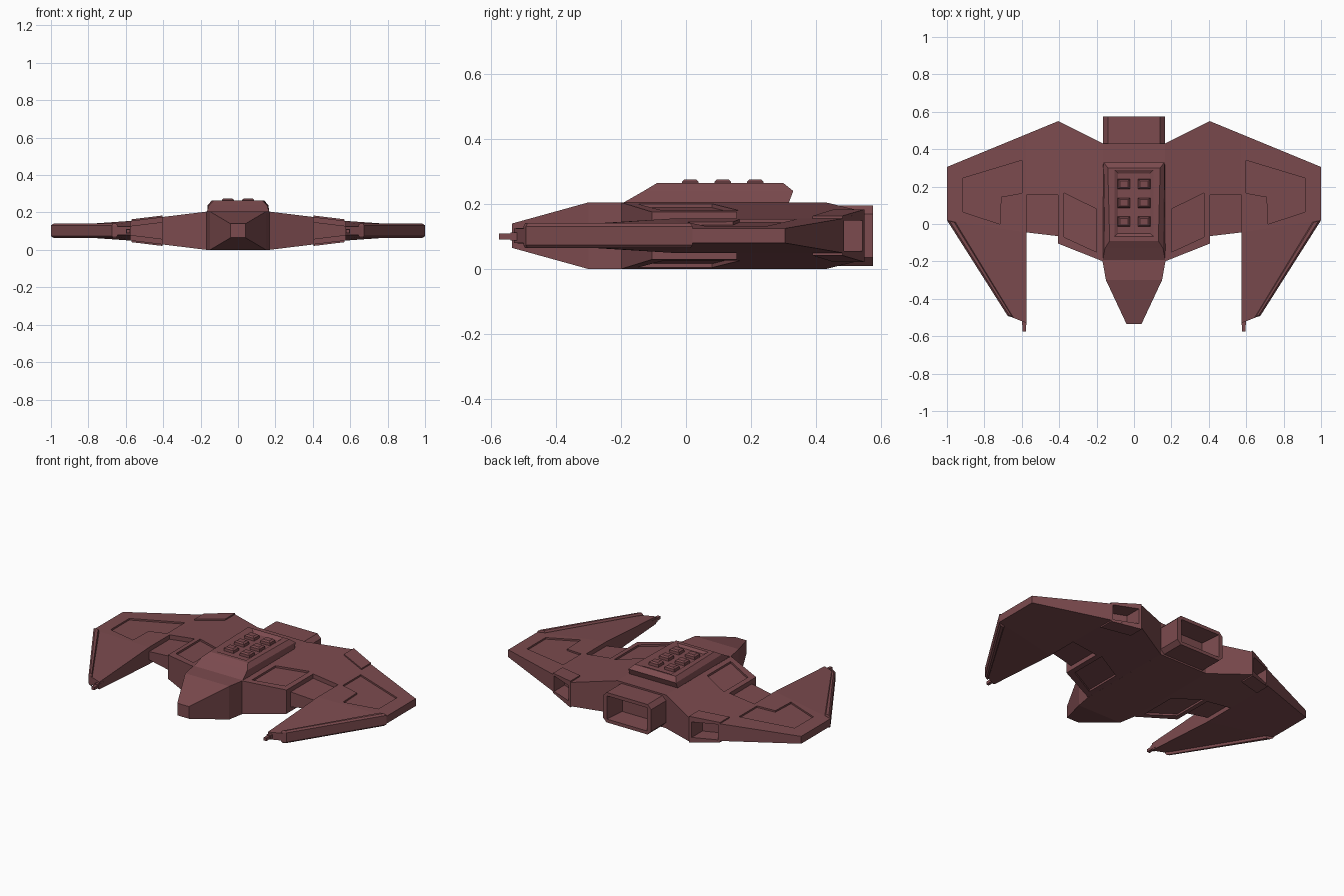
import bpy, bmesh

if "Cube" in bpy.data.objects:
    bpy.data.objects.remove(bpy.data.objects["Cube"], do_unlink=True)

hull_red = bpy.data.materials.new("dull_maroon")
hull_red.use_nodes = True
colour = (0.2, 0.07, 0.077, 1)
hull_red.diffuse_color = colour
hull_red.node_tree.nodes["Principled BSDF"].inputs["Base Color"].default_value = colour

SPAN_MID = 0.205  # sum of upper and lower heights, for reflecting top to bottom


def loft(name, rings):
    """Join equal-length rings of points into a closed solid."""
    bm = bmesh.new()
    loops = [[bm.verts.new(point) for point in ring] for ring in rings]
    for lower, upper in zip(loops, loops[1:]):
        for i in range(len(lower)):
            j = (i + 1) % len(lower)
            bm.faces.new((lower[i], lower[j], upper[j], upper[i]))
    bm.faces.new(loops[0])
    bm.faces.new(loops[-1])
    bmesh.ops.recalc_face_normals(bm, faces=bm.faces)
    mesh = bpy.data.meshes.new(name)
    bm.to_mesh(mesh)
    bm.free()
    mesh.materials.append(hull_red)
    obj = bpy.data.objects.new(name, mesh)
    bpy.context.scene.collection.objects.link(obj)
    return obj


def rect_at_y(y, half_width, low, high):
    return [(-half_width, y, low), (half_width, y, low),
            (half_width, y, high), (-half_width, y, high)]


def rect_at_z(z, front_half, back_half, front, back):
    return [(-front_half, front, z), (front_half, front, z),
            (back_half, back, z), (-back_half, back, z)]


def cut(obj, cutter):
    """Subtract the cutter, then discard it."""
    mod = obj.modifiers.new("cut", "BOOLEAN")
    mod.operation = "DIFFERENCE"
    mod.solver = "EXACT"
    mod.object = cutter
    bpy.context.view_layer.objects.active = obj
    bpy.ops.object.modifier_apply(modifier=mod.name)
    bpy.data.objects.remove(cutter, do_unlink=True)


def mirror(obj):
    obj.modifiers.new("mirror", "MIRROR")


def wing_top(x):
    """Height of the upper wing skin, steeper inboard than outboard."""
    if x < 0.575:
        return 0.205 - (x - 0.165) * 0.122
    return 0.155 - (x - 0.575) * 0.07


def wing_slab(name, outline, rise=0.0):
    """Slab matching the wing taper; a third value fixes a corner's height."""
    tops = [p[2] if len(p) > 2 else wing_top(p[0]) + rise for p in outline]
    top = [(p[0], p[1], z) for p, z in zip(outline, tops)]
    bottom = [(x, y, SPAN_MID - z) for x, y, z in top]
    return loft(name, [bottom, top])


def recess(obj, outline, depth, underside=False):
    """Sink a panel into the skin, optionally below as well."""
    floor = [(x, y, wing_top(x) - depth) for x, y in outline]
    lid = [(x, y, 0.4) for x, y in outline]
    cut(obj, loft("cutter", [floor, lid]))
    if underside:
        flip = lambda ring: [(x, y, SPAN_MID - z) for x, y, z in ring]
        cut(obj, loft("cutter", [flip(floor), flip(lid)]))


# Fuselage and wedge nose
loft("fuselage", [
    rect_at_y(-0.535, 0.04, 0.065, 0.14),
    rect_at_y(-0.3, 0.15, 0, 0.205),
    rect_at_y(-0.2, 0.168, 0, 0.205),
    rect_at_y(0.43, 0.165, 0, 0.205)])

# Hollow rear engine housing with chamfered corners
profile = [(0.14, 0.01), (0.165, 0.035), (0.165, 0.17), (0.14, 0.195)]
profile += [(-x, z) for x, z in reversed(profile)]
engine = loft("engine_housing", [[(x, y, z) for x, z in profile] for y in (0.4, 0.575)])
cut(engine, loft("cutter", [rect_at_y(0.45, 0.12, 0.035, 0.17),
                            rect_at_y(0.6, 0.14, 0.03, 0.175)]))

# Raised dorsal deck with a sunken tray
deck = loft("dorsal_deck", [
    rect_at_z(0.2, 0.168, 0.165, -0.2, 0.315),
    rect_at_z(0.24, 0.155, 0.162, -0.13, 0.33),
    rect_at_z(0.264, 0.13, 0.14, -0.09, 0.3)])
cut(deck, loft("cutter", [rect_at_z(0.252, 0.085, 0.085, -0.05, 0.27),
                          rect_at_z(0.27, 0.115, 0.115, -0.075, 0.3)]))

# Six hatches in the tray
for row in range(3):
    for side in (-1, 1):
        hatch_rings = []
        for z, half in ((0.245, 0.034), (0.268, 0.032), (0.276, 0.022)):
            y = 0.013 + row * 0.1
            ring = rect_at_z(z, half, half, y - half * 0.8, y + half * 0.8)
            hatch_rings.append([(px + side * 0.054, py, pz) for px, py, pz in ring])
        loft("deck_hatch", hatch_rings)

# Inner wing with recessed panels above and below
inner = wing_slab("inner_wing", [(0.165, -0.2), (0.405, -0.105), (0.405, 0.55), (0.165, 0.43)])
recess(inner, [(0.2, -0.15), (0.374, -0.07), (0.374, 0.165), (0.2, 0.08)], 0.012, True)
mirror(inner)

# Lowered step between the inner wing and the blade
mirror(wing_slab("wing_step", [(0.405, -0.065), (0.575, -0.045),
                               (0.575, 0.155), (0.405, 0.155)], -0.027))

# Rear wing section with an open exhaust
rear = wing_slab("exhaust_section", [(0.405, 0.155), (0.575, 0.155), (0.575, 0.48), (0.405, 0.55)])
mouth = [(0.42, 0.44), (0.56, 0.385), (0.56, 0.6), (0.42, 0.6)]
cut(rear, loft("cutter", [[(x, y, z) for x, y in mouth] for z in (0.055, 0.15)]))
mirror(rear)

# Raised plates above and below the exhaust
plate_outline = [(0.405, 0.455), (0.57, 0.39), (0.57, 0.482), (0.405, 0.55)]
for name, flip in (("exhaust_upper_plate", False), ("exhaust_lower_plate", True)):
    rings = [[(x, y, wing_top(x) + lift) for x, y in plate_outline] for lift in (-0.001, 0.008)]
    if flip:
        rings = [[(x, y, SPAN_MID - z) for x, y, z in ring] for ring in rings]
    mirror(loft(name, rings))

# Outer wing with a notched recessed panel
outer = wing_slab("outer_wing", [(0.575, -0.045), (1, 0.02), (1, 0.305), (0.575, 0.48)])
recess(outer, [(0.6, 0.34), (0.6, 0.165), (0.711, 0.145),
               (0.717, 0), (0.914, 0.064), (0.914, 0.245)], 0.01)
mirror(outer)

# Forward-swept blade and its thick leading rail
mirror(wing_slab("wing_blade", [(0.575, -0.045), (0.575, -0.53, 0.125),
                                (0.675, -0.49, 0.125), (1, 0.02)]))
rail = [(0.675, -0.492), (1, 0.02), (0.955, 0.01), (0.645, -0.5)]
inset = [(0.667, -0.488), (0.985, 0.014), (0.962, 0.01), (0.652, -0.495)]
mirror(loft("blade_rail", [[(x, y, z) for x, y in ring] for ring, z in
                           ((inset, 0.064), (rail, 0.074), (rail, 0.131), (inset, 0.141))]))

# Small gun at each blade tip
for name, half, front in (("gun_sleeve", 0.013, -0.54), ("gun_barrel", 0.009, -0.575)):
    rings = [[(x + 0.587, y, z) for x, y, z in
              rect_at_y(depth, half, 0.1 - half, 0.1 + half)] for depth in (front, -0.48)]
    mirror(loft(name, rings))
